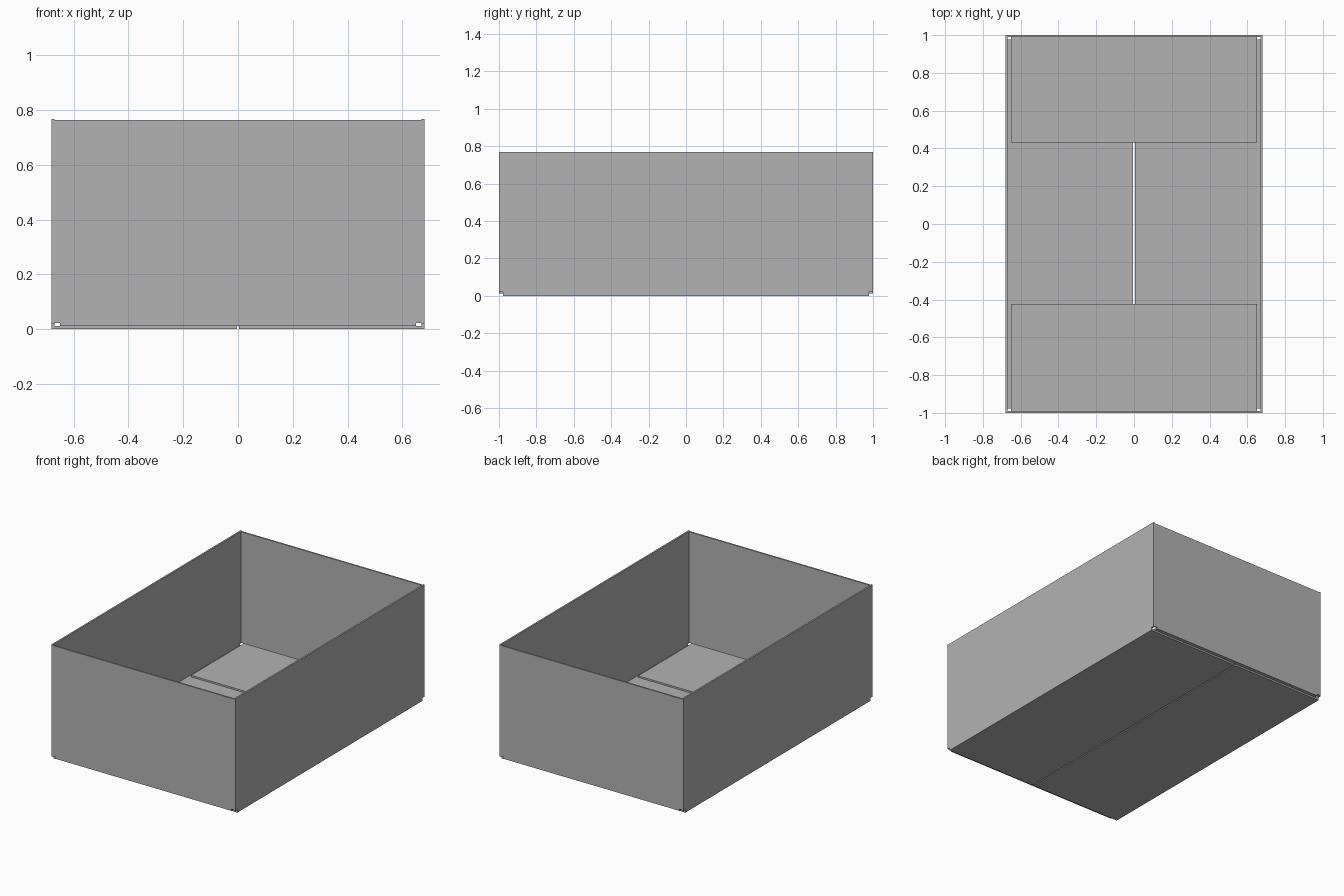
import bpy
import math

cube = bpy.data.objects.get("Cube")
if cube:
    bpy.data.objects.remove(cube, do_unlink=True)

BOARD = 0.011  # board thickness

grey = bpy.data.materials.new("board_grey")
grey.use_nodes = True
colour = (0.45, 0.45, 0.45, 1)
grey.diffuse_color = colour
grey.node_tree.nodes["Principled BSDF"].inputs["Base Color"].default_value = colour


def folded_panel(name, out, half, flap_half, base, step, top, flap_end, angle):
    """Wall facing local +x with a narrower flap folded inward at its base."""
    outline = [(-flap_half, base), (flap_half, base), (flap_half, step), (half, step),
               (half, top), (-half, top), (-half, step), (-flap_half, step)]
    verts = [(out, y, z) for y, z in outline]
    verts += [(flap_end, -flap_half, base), (flap_end, flap_half, base)]
    mesh = bpy.data.meshes.new(name)
    mesh.from_pydata(verts, [], [list(range(8)), [0, 8, 9, 1]])
    mesh.materials.append(grey)
    panel = bpy.data.objects.new(name, mesh)
    bpy.context.collection.objects.link(panel)
    panel.rotation_euler.z = math.radians(angle)
    # Thicken inward from the outer skin
    solid = panel.modifiers.new("board", "SOLIDIFY")
    solid.thickness = BOARD
    solid.offset = -1
    solid.use_even_offset = True
    return panel


# Long side walls, whose flaps meet at the middle of the underside
for name, angle in (("left_wall", 0), ("right_wall", 180)):
    folded_panel(name, 0.68, 1.0, 0.978, 0, 0.02, 0.768, 0.004, angle)

# End walls fit between the sides, with short flaps lying over the long ones
for name, angle, flap_end in (("back_wall", 90, 0.432), ("front_wall", -90, 0.423)):
    folded_panel(name, 1.0, 0.669, 0.65, 0.0125, 0.023, 0.764, flap_end, angle)
